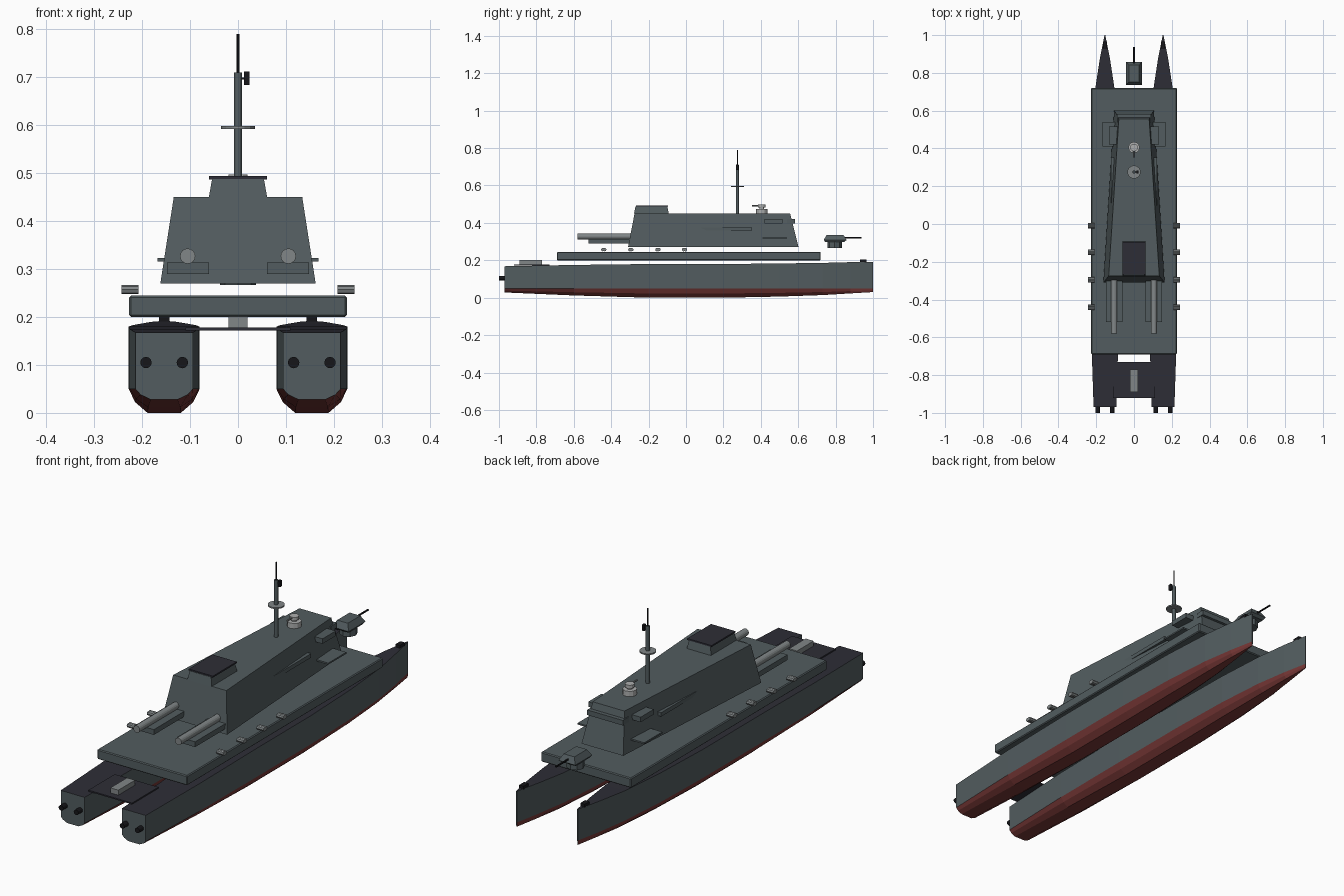
import bpy, bmesh, math
from mathutils import Vector

if "Cube" in bpy.data.objects:
    bpy.data.objects.remove(bpy.data.objects["Cube"])


def material(name, rgb):
    m = bpy.data.materials.new(name)
    m.diffuse_color = (*rgb, 1)
    m.use_nodes = True
    m.node_tree.nodes["Principled BSDF"].inputs["Base Color"].default_value = m.diffuse_color
    return m


GREY = material("hull grey", (0.085, 0.108, 0.115))
DARK = material("dark deck", (0.027, 0.027, 0.037))
RED = material("antifouling red", (0.19, 0.04, 0.038))
STEEL = material("light steel", (0.22, 0.24, 0.245))
PALE = material("pale sensor", (0.42, 0.43, 0.43))
BLACK = material("black fittings", (0.008, 0.008, 0.01))


def finish(name, bm, mats):
    bmesh.ops.recalc_face_normals(bm, faces=bm.faces)
    me = bpy.data.meshes.new(name)
    bm.to_mesh(me)
    bm.free()
    for m in mats:
        me.materials.append(m)
    ob = bpy.data.objects.new(name, me)
    bpy.context.collection.objects.link(ob)
    return ob


def loft(name, sections, mats, rule=None):
    """Skin a list of equal-length closed sections and cap both ends."""
    bm = bmesh.new()
    rings = [[bm.verts.new(p) for p in s] for s in sections]
    n = len(rings[0])
    for a, b in zip(rings, rings[1:]):
        for i in range(n):
            f = bm.faces.new((a[i], a[(i + 1) % n], b[(i + 1) % n], b[i]))
            if rule:
                f.material_index = rule(i)
    bm.faces.new(rings[0])
    bm.faces.new(rings[-1])
    return finish(name, bm, mats)


def rect(z, x, y0, y1, xf=None):
    """Rectangle or trapezium at height z: half width x at y0, xf at y1."""
    xf = x if xf is None else xf
    return [(-x, y0, z), (x, y0, z), (xf, y1, z), (-xf, y1, z)]


def box(name, x, y, z, mat):
    return loft(name, [[(x[0], y[0], h), (x[1], y[0], h), (x[1], y[1], h), (x[0], y[1], h)]
                       for h in z], [mat])


def tube(name, a, b, r, mat, sides=12):
    a, b = Vector(a), Vector(b)
    bm = bmesh.new()
    bmesh.ops.create_cone(bm, cap_ends=True, segments=sides, radius1=r, radius2=r,
                          depth=(b - a).length)
    rot = Vector((0, 0, 1)).rotation_difference(b - a).to_matrix()
    for v in bm.verts:
        v.co = rot @ v.co + (a + b) / 2
    return finish(name, bm, [mat])


# Hull stations: y, half width, deck height, keel height
STATIONS = [(-0.97, 0.060, 0.168, 0.028), (-0.6, 0.072, 0.175, 0.012),
            (-0.2, 0.074, 0.180, 0.0), (0.2, 0.074, 0.180, 0.0),
            (0.5, 0.066, 0.183, 0.006), (0.73, 0.049, 0.186, 0.014),
            (0.88, 0.026, 0.190, 0.023), (1.0, 0.002, 0.192, 0.03)]


def hull_section(cx, y, w, top, keel):
    half = [(w, top), (w, 0.05), (w * 0.82, keel + (0.05 - keel) * 0.45), (w * 0.47, keel)]
    pts = half + [(-x, z) for x, z in reversed(half)]
    return [(cx + x, y, z) for x, z in pts]


for s, side in ((-1, "left"), (1, "right")):
    cx = 0.154 * s
    # Catamaran hull: grey sides, red bottom, dark deck
    loft(side + "_hull", [hull_section(cx, *st) for st in STATIONS], [GREY, RED, DARK],
         lambda i: 2 if i == 7 else (0 if i in (0, 6) else 1))
    box(side + "_bow_fitting", (cx - 0.011, cx + 0.011), (0.93, 0.965), (0.188, 0.204), BLACK)
    # Water jets
    for d in (-0.038, 0.038):
        tube(side + "_water_jet", (cx + d, -0.94, 0.105), (cx + d, -1.0, 0.105), 0.012, BLACK)
    # Aft launcher: rail box and tube
    box(side + "_launcher_base", sorted((0.06 * s, 0.148 * s)), (-0.52, -0.28), (0.29, 0.314), GREY)
    tube(side + "_launcher_tube", (0.105 * s, -0.58, 0.327), (0.105 * s, -0.27, 0.327),
         0.016, STEEL, 16)
    # Deck edge canisters
    for y in (-0.44, -0.295, -0.15, -0.008):
        for d in (-0.005, 0.005):
            tube(side + "_canister", (0.208 * s, y + d, 0.257), (0.243 * s, y + d, 0.257),
                 0.0095, STEEL, 8)
    # Bridge wing plate, side locker and side strake
    box(side + "_bridge_wing", sorted((0.09 * s, 0.168 * s)), (0.41, 0.54), (0.316, 0.323), GREY)
    box(side + "_side_locker", sorted((0.07 * s, 0.132 * s)), (0.42, 0.515), (0.397, 0.42), GREY)
    box(side + "_side_strake", sorted((0.09 * s, 0.122 * s)), (0.08, 0.353), (0.358, 0.376), GREY)

# Stern bridge plate with locker
box("stern_plate", (-0.11, 0.11), (-0.92, -0.73), (0.172, 0.178), DARK)
box("stern_locker", (-0.02, 0.02), (-0.89, -0.77), (0.178, 0.201), STEEL)

# Main platform with softened edges
deck = box("main_platform", (-0.227, 0.227), (-0.69, 0.72), (0.2, 0.245), GREY)
bev = deck.modifiers.new("edge", "BEVEL")
bev.width = 0.004
bev.segments = 1

# Tapered superstructure and brow
loft("superstructure", [rect(0.27, 0.162, -0.31, 0.602, 0.105),
                        rect(0.45, 0.134, -0.275, 0.557, 0.08)], [GREY])
box("bridge_brow", (-0.09, 0.09), (0.54, 0.583), (0.397, 0.42), GREY)

# Aft roof house with dark cap
loft("roof_house", [rect(0.449, 0.061, -0.278, -0.092), rect(0.488, 0.054, -0.27, -0.1)], [GREY])
box("roof_house_cap", (-0.061, 0.061), (-0.268, -0.096), (0.487, 0.494), DARK)

# Mast
tube("mast", (0, 0.275, 0.445), (0, 0.275, 0.71), 0.0085, GREY)
tube("mast_disc", (0, 0.275, 0.592), (0, 0.275, 0.598), 0.035, STEEL, 16)
tube("mast_antenna", (0, 0.275, 0.7), (0, 0.275, 0.79), 0.0028, BLACK, 8)
box("mast_sensor", (0.013, 0.024), (0.268, 0.282), (0.684, 0.712), BLACK)
box("mast_sensor_bracket", (0, 0.014), (0.272, 0.278), (0.695, 0.7), BLACK)

# Roof sensor
tube("sensor_base", (0, 0.405, 0.449), (0, 0.405, 0.474), 0.03, PALE)
tube("sensor_post", (0, 0.405, 0.47), (0, 0.405, 0.492), 0.012, PALE)
tube("sensor_head", (0, 0.405, 0.482), (0, 0.405, 0.497), 0.02, PALE)
tube("sensor_arm", (0, 0.41, 0.492), (0, 0.352, 0.492), 0.004, STEEL, 8)

# Bow gun
tube("gun_pedestal", (0, 0.795, 0.267), (0, 0.795, 0.305), 0.038, GREY, 8)
loft("gun_turret", [rect(0.298, 0.036, 0.745, 0.845), rect(0.308, 0.042, 0.736, 0.858),
                    rect(0.336, 0.027, 0.752, 0.842)], [GREY])
tube("gun_barrel", (0, 0.83, 0.32), (0, 0.937, 0.32), 0.004, BLACK, 8)
